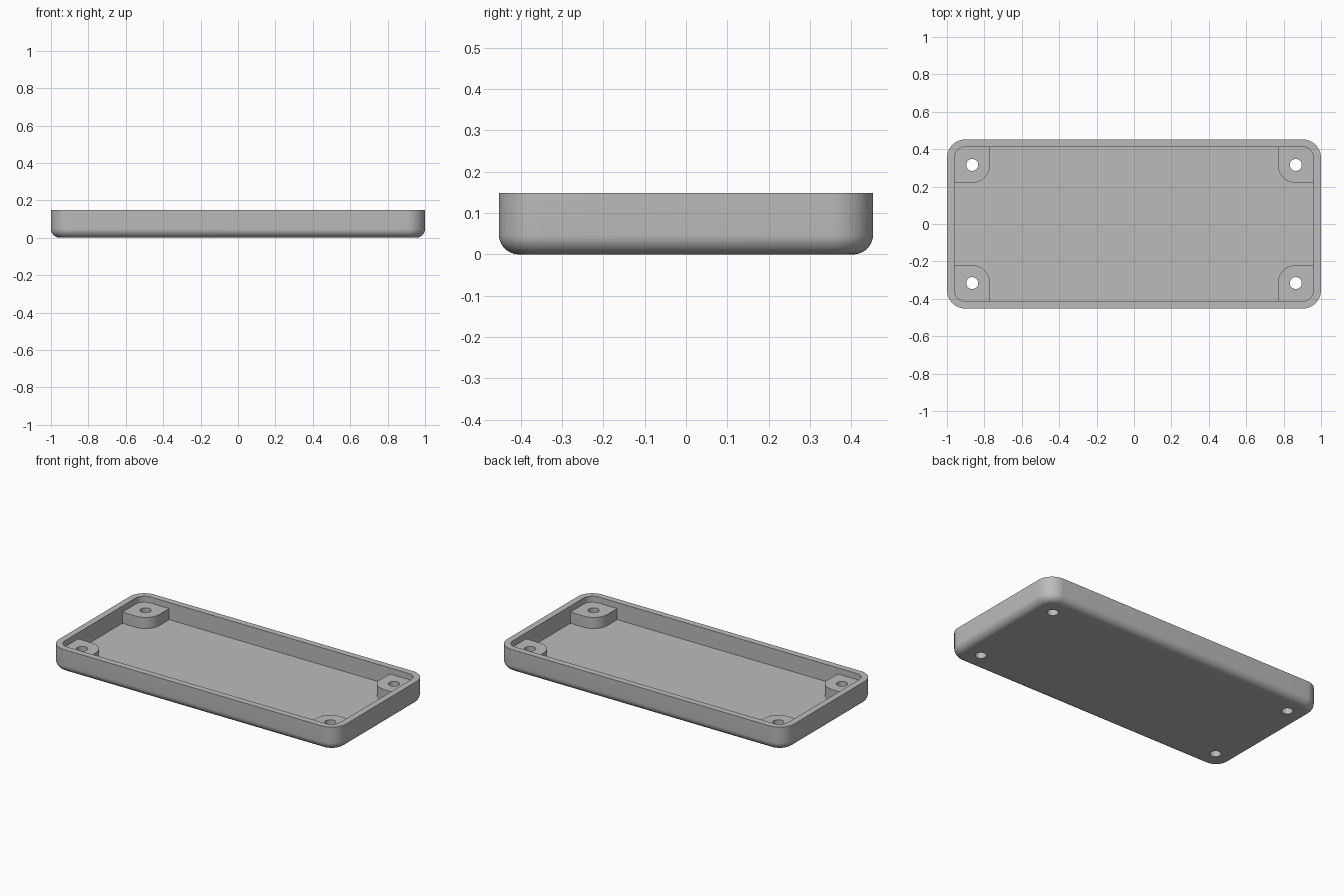
import bpy, bmesh, math

if "Cube" in bpy.data.objects:
    bpy.data.objects.remove(bpy.data.objects["Cube"])

# Overall sizes
HX, HY, H = 1.0, 0.4525, 0.148      # half length, half width, height
WALL, FLOOR, BOSS_TOP = 0.04, 0.04, 0.11
CORNER, FILLET = 0.10, 0.048        # vertical corner and bottom edge radii
HOLE_X, HOLE_Y, HOLE_R = 0.865, 0.316, 0.032
BOSS_R = 0.096

grey = bpy.data.materials.new("plain grey")
grey.diffuse_color = (0.5, 0.5, 0.5, 1)
grey.use_nodes = True
grey.node_tree.nodes["Principled BSDF"].inputs["Base Color"].default_value = grey.diffuse_color


def rounded_rect(x0, x1, y0, y1, radii, seg=16):
    """Counter-clockwise outline; radii start at the +x +y corner."""
    pts = []
    corners = [(x1, y1, -1, -1), (x0, y1, 1, -1), (x0, y0, 1, 1), (x1, y0, -1, 1)]
    for i, (cx, cy, dx, dy) in enumerate(corners):
        r = radii[i]
        for k in range(seg + 1 if r > 0 else 1):
            a = math.pi / 2 * (i + k / seg)
            pts.append((cx + dx * r + r * math.cos(a), cy + dy * r + r * math.sin(a)))
    return pts


def loft(name, rings):
    """Closed solid through a stack of (outline, z) rings."""
    bm = bmesh.new()
    loops = [[bm.verts.new((x, y, z)) for x, y in pts] for pts, z in rings]
    n = len(loops[0])
    for a, b in zip(loops, loops[1:]):
        for i in range(n):
            j = (i + 1) % n
            bm.faces.new((a[i], a[j], b[j], b[i]))
    bm.faces.new(loops[0][::-1])
    bm.faces.new(loops[-1])
    bmesh.ops.recalc_face_normals(bm, faces=bm.faces)
    mesh = bpy.data.meshes.new(name)
    bm.to_mesh(mesh)
    bm.free()
    mesh.materials.append(grey)
    obj = bpy.data.objects.new(name, mesh)
    bpy.context.collection.objects.link(obj)
    return obj


def combine(target, tool, operation):
    """Apply a boolean and remove the tool."""
    mod = target.modifiers.new("cut", 'BOOLEAN')
    mod.operation, mod.object, mod.solver = operation, tool, 'EXACT'
    bpy.context.view_layer.objects.active = target
    bpy.ops.object.modifier_apply(modifier=mod.name)
    bpy.data.objects.remove(tool)


def body_ring(inset):
    return rounded_rect(-HX + inset, HX - inset, -HY + inset, HY - inset,
                        [CORNER - inset] * 4)


# Outer body with a rounded bottom edge
rings = []
for k in range(11):
    a = math.pi / 2 * k / 10
    rings.append((body_ring(FILLET * (1 - math.sin(a))), FILLET * (1 - math.cos(a))))
rings.append((body_ring(0), H))
tray = loft("enclosure_tray", rings)

# Hollow interior
combine(tray, loft("cavity", [(body_ring(WALL), FLOOR), (body_ring(WALL), H + 0.1)]),
        'DIFFERENCE')

# Corner screw bosses, sunk into the walls and floor
boss = rounded_rect(HOLE_X - BOSS_R, HX - 0.02, HOLE_Y - BOSS_R, HY - 0.02,
                    [0.08, 0, BOSS_R, 0])
places = [(sx, sy) for sx in (-1, 1) for sy in (-1, 1)]
for sx, sy in places:
    pts = [(x * sx, y * sy) for x, y in boss]
    combine(tray, loft("boss", [(pts, FLOOR - 0.01), (pts, BOSS_TOP)]), 'UNION')

# Screw holes through bosses and floor
for sx, sy in places:
    pts = [(sx * HOLE_X + HOLE_R * math.cos(t * math.tau / 32),
            sy * HOLE_Y + HOLE_R * math.sin(t * math.tau / 32)) for t in range(32)]
    combine(tray, loft("hole", [(pts, -0.1), (pts, 0.3)]), 'DIFFERENCE')

# Smooth rounded surfaces, crisp edges
bpy.ops.object.select_all(action='DESELECT')
tray.select_set(True)
bpy.context.view_layer.objects.active = tray
bpy.ops.object.shade_smooth_by_angle(angle=math.radians(30))
